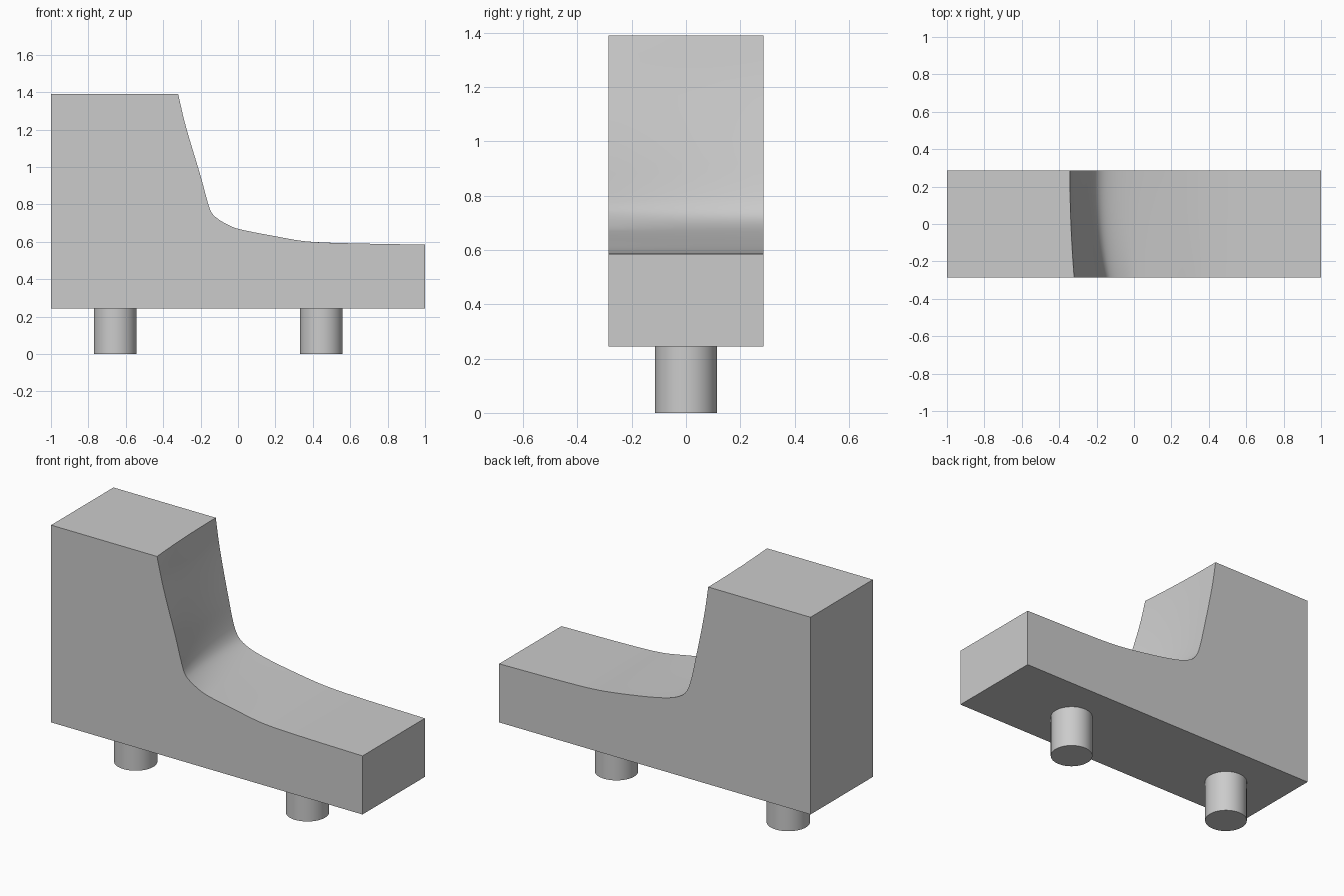
import bpy
import bmesh
from mathutils import Vector

cube = bpy.data.objects.get("Cube")
if cube:
    bpy.data.objects.remove(cube, do_unlink=True)

HALF_LENGTH, HALF_WIDTH = 1.0, 0.286
BASE, TOP = 0.245, 1.39
ROWS, STEPS = 16, 5

# One grey for the whole model
grey = bpy.data.materials.new("plain grey")
grey.use_nodes = True
colour = (0.6, 0.6, 0.6, 1)
grey.diffuse_color = colour
grey.node_tree.nodes["Principled BSDF"].inputs["Base Color"].default_value = colour


def smooth_path(points):
    """Hermite curve through the points, with tangents scaled by chord length."""
    pts = [Vector(p) for p in points]
    last = len(pts) - 1
    tangents = []
    for i in range(last + 1):
        a, b, c = pts[max(i - 1, 0)], pts[i], pts[min(i + 1, last)]
        tangents.append((c - a) / ((b - a).length + (c - b).length))
    path = []
    for i in range(last):
        p, q = pts[i], pts[i + 1]
        span = (q - p).length
        for k in range(STEPS):
            t = k / STEPS
            blend = t * t * (3 - 2 * t)
            path.append(p.lerp(q, blend)
                        + tangents[i] * span * t * (1 - t) ** 2
                        - tangents[i + 1] * span * t * t * (1 - t))
    return path + [pts[last]]


def finish(obj):
    obj.data.materials.append(grey)
    bpy.ops.object.select_all(action="DESELECT")
    bpy.context.view_layer.objects.active = obj
    obj.select_set(True)
    bpy.ops.object.shade_smooth_by_angle(angle=0.5)


# Body: block whose scooped face is lofted between a front and a back profile
front = smooth_path([(-.32, TOP), (-.281, 1.225), (-.2, .952), (-.15, .775),
                     (-.126, .738), (-.067, .698), (0, .67), (.2, .63),
                     (.36, .603), (.57, .593), (HALF_LENGTH, .585)])
back = smooth_path([(-.343, TOP), (-.318, 1.225), (-.262, .952), (-.223, .79),
                    (-.19, .73), (-.13, .693), (-.03, .664), (.158, .63),
                    (.36, .603), (.57, .593), (HALF_LENGTH, .585)])

bm = bmesh.new()
rows = []
for r in range(ROWS + 1):
    t = r / ROWS
    y = HALF_WIDTH * (2 * t - 1)
    bow = 1 - (1 - t) ** 2
    profile = [f.lerp(b, bow) for f, b in zip(front, back)]
    rows.append([bm.verts.new((p.x, y, p.y)) for p in profile])

for near, far in zip(rows, rows[1:]):
    for i in range(len(near) - 1):
        bm.faces.new((near[i], near[i + 1], far[i + 1], far[i]))

# Flat sides, top, ends and underside
caps = []
for y, row in ((-HALF_WIDTH, rows[0]), (HALF_WIDTH, rows[-1])):
    low_right = bm.verts.new((HALF_LENGTH, y, BASE))
    low_left = bm.verts.new((-HALF_LENGTH, y, BASE))
    high_left = bm.verts.new((-HALF_LENGTH, y, TOP))
    caps.append((low_right, low_left, high_left))
    bm.faces.new(row + [low_right, low_left, high_left])
(fr, fl, fh), (br, bl, bh) = caps
bm.faces.new((fr, fl, bl, br))
bm.faces.new((fl, fh, bh, bl))
bm.faces.new([fh] + [row[0] for row in rows] + [bh])
bm.faces.new([fr] + [row[-1] for row in rows] + [br])
bmesh.ops.recalc_face_normals(bm, faces=bm.faces)

mesh = bpy.data.meshes.new("body")
bm.to_mesh(mesh)
bm.free()
body = bpy.data.objects.new("body", mesh)
bpy.context.collection.objects.link(body)
finish(body)

# Round pegs underneath
for name, x in (("right_peg", -.657), ("left_peg", .446)):
    bpy.ops.mesh.primitive_cylinder_add(vertices=64, radius=.114, depth=BASE,
                                        location=(x, 0, BASE / 2))
    peg = bpy.context.object
    peg.name = name
    finish(peg)
